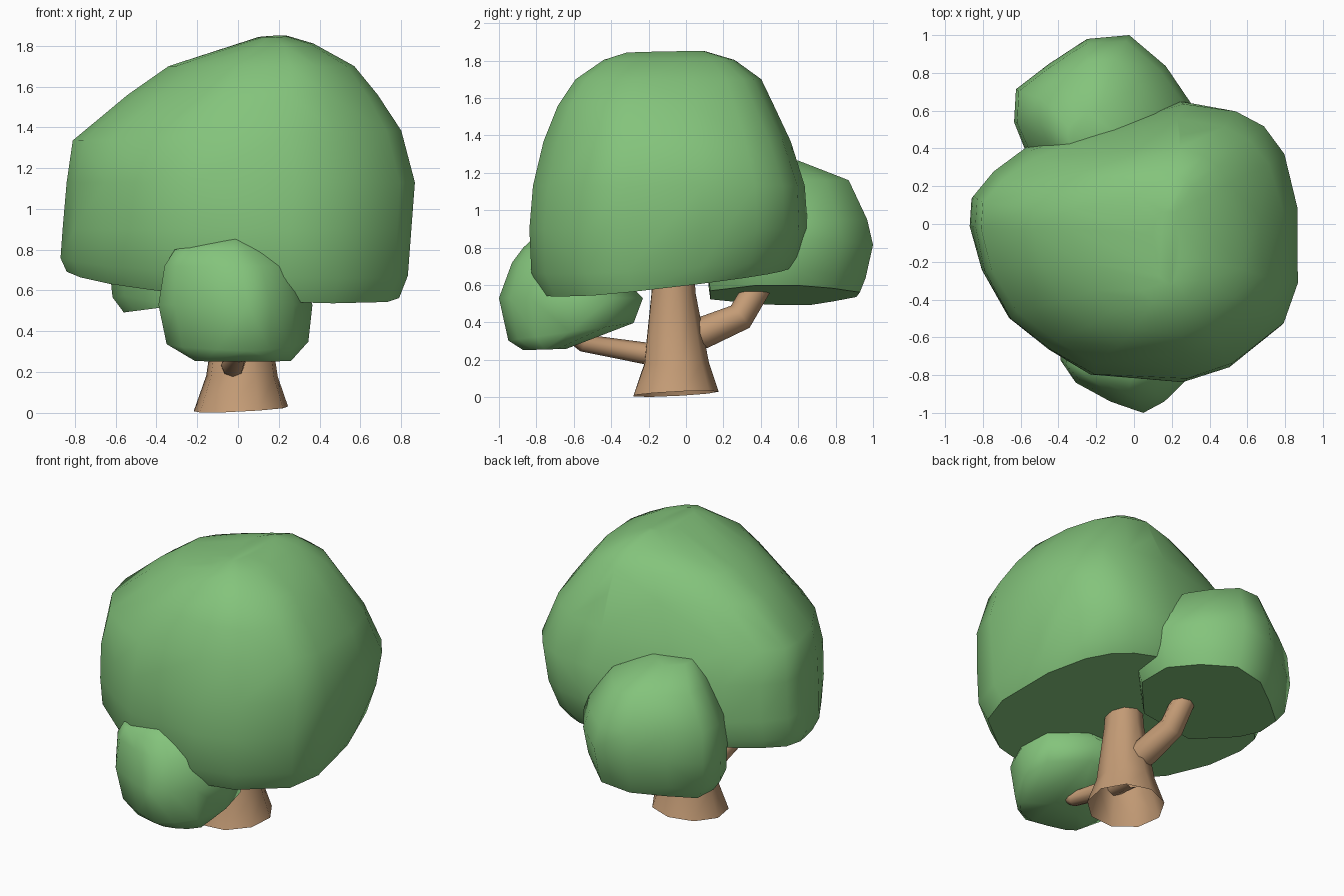
import bpy, bmesh
from math import radians, cos, sin, pi
from mathutils import Vector


def material(name, rgb):
    m = bpy.data.materials.new(name)
    m.diffuse_color = (*rgb, 1)
    return m


GREEN = material("leaves", (0.23, 0.55, 0.20))
BROWN = material("bark", (0.55, 0.33, 0.18))


def finish(bm, name, mat, angle):
    me = bpy.data.meshes.new(name)
    bm.to_mesh(me)
    bm.free()
    ob = bpy.data.objects.new(name, me)
    bpy.context.collection.objects.link(ob)
    me.materials.append(mat)
    bpy.ops.object.select_all(action='DESELECT')
    ob.select_set(True)
    bpy.context.view_layer.objects.active = ob
    bpy.ops.object.shade_smooth_by_angle(angle=radians(angle))
    return ob


def foliage(name, outline, rings, angle):
    """Convex clump: plan outline fitted to rings
    (z, x0, x1, y0, y1, slope_x, slope_y, diagonal_cut, front_right_bulge)."""
    xs, ys = zip(*outline)
    bm = bmesh.new()
    for z, x0, x1, y0, y1, sx, sy, cut, bulge in rings:
        for px, py in outline:
            nx = 2 * (px - min(xs)) / (max(xs) - min(xs)) - 1
            ny = 2 * (py - min(ys)) / (max(ys) - min(ys)) - 1
            s = 1 - cut * max(0, nx * ny)
            if nx > 0 > ny:
                s -= bulge * nx * ny
            dx = nx * s * (x1 - x0) / 2
            dy = ny * s * (y1 - y0) / 2
            bm.verts.new(((x0 + x1) / 2 + dx, (y0 + y1) / 2 + dy, z + sx * dx + sy * dy))
    bmesh.ops.convex_hull(bm, input=bm.verts[:])
    loose = [v for v in bm.verts if not v.link_faces]
    bmesh.ops.delete(bm, geom=loose, context='VERTS')
    bmesh.ops.recalc_face_normals(bm, faces=bm.faces[:])
    return finish(bm, name, GREEN, angle)


def limb(name, path, side, sides=8, base_tilt=False):
    """Open tapered tube along (x, y, z, radius) points."""
    pts = [Vector(p[:3]) for p in path]
    bm = bmesh.new()
    loops = []
    for i, p in enumerate(pts):
        t = (pts[min(i + 1, len(pts) - 1)] - pts[max(i - 1, 0)]).normalized()
        u = (Vector(side) - t * t.dot(Vector(side))).normalized()
        w = t.cross(u)
        loops.append([bm.verts.new(p + path[i][3] * (u * cos(2 * pi * k / sides) + w * sin(2 * pi * k / sides)))
                      for k in range(sides)])
    if base_tilt:
        for v in loops[0]:
            v.co.z = 0.018 + 0.05 * (v.co.x - 0.015) + 0.05 * (v.co.y + 0.06)
    for a, b in zip(loops, loops[1:]):
        for k in range(sides):
            j = (k + 1) % sides
            bm.faces.new((a[k], a[j], b[j], b[k]))
    return finish(bm, name, BROWN, 50)


# Trunk and its two branches
limb("trunk", [(0.015, -0.06, 0.02, 0.235), (0.02, -0.055, 0.18, 0.178),
               (0.02, -0.07, 0.55, 0.122), (0.02, -0.07, 0.69, 0.112)], (1, 0.2, 0), 9, True)
limb("front_branch", [(-0.02, -0.05, 0.22, 0.062), (-0.025, -0.22, 0.235, 0.058),
                      (0.0, -0.55, 0.29, 0.047), (0.05, -0.66, 0.37, 0.042)], (1, 0, 0))
limb("back_branch", [(0.0, -0.02, 0.31, 0.085), (-0.02, 0.09, 0.345, 0.085),
                     (-0.05, 0.29, 0.43, 0.077), (-0.07, 0.39, 0.6, 0.072),
                     (-0.08, 0.42, 0.66, 0.065)], (1, 0, 0))

# Large main clump
foliage("main_canopy",
        [(-0.87, 0), (-0.86, 0.15), (-0.75, 0.28), (-0.57, 0.41), (-0.2, 0.53), (0.25, 0.66),
         (0.53, 0.62), (0.68, 0.54), (0.79, 0.39), (0.86, 0.1), (0.87, -0.31), (0.8, -0.53),
         (0.52, -0.75), (0.27, -0.83), (-0.23, -0.8), (-0.46, -0.67), (-0.68, -0.5), (-0.82, -0.24)],
        [(0.635, -0.84, 0.78, -0.76, 0.60, -0.06, 0.11, 0.14, 0.04),
         (0.72, -0.87, 0.825, -0.82, 0.63, -0.04, 0.06, 0.10, 0.03),
         (0.90, -0.86, 0.845, -0.835, 0.66, 0, 0, 0.04, 0.01),
         (1.13, -0.84, 0.875, -0.825, 0.635, 0, 0, 0, -0.03),
         (1.36, -0.81, 0.81, -0.77, 0.57, 0.03, 0, 0.05, -0.04),
         (1.56, -0.54, 0.69, -0.69, 0.49, 0, 0, 0.12, -0.03),
         (1.70, -0.34, 0.57, -0.59, 0.42, 0, 0, 0.12, 0),
         (1.80, -0.06, 0.37, -0.44, 0.27, 0.05, 0, 0.1, 0),
         (1.845, 0.10, 0.24, -0.32, 0.10, 0.05, 0.02, 0, 0)], 45)

# Low clump at the front
foliage("front_canopy",
        [(0.05, -1), (0.16, -0.94), (0.27, -0.83), (0.36, -0.62), (0.33, -0.4), (0.1, -0.23),
         (-0.2, -0.25), (-0.37, -0.45), (-0.38, -0.72), (-0.3, -0.84), (-0.12, -0.94)],
        [(0.255, -0.21, 0.26, -0.87, -0.64, 0, 0.03, 0, 0),
         (0.35, -0.35, 0.345, -0.95, -0.28, 0, 0.14, 0, 0),
         (0.53, -0.39, 0.365, -1.0, -0.23, 0, 0, 0, 0),
         (0.72, -0.36, 0.29, -0.93, -0.42, 0, 0, 0, 0),
         (0.80, -0.31, 0.18, -0.87, -0.55, 0, 0, 0, 0),
         (0.855, -0.07, 0.03, -0.81, -0.62, 0, 0, 0, 0)], 58)

# Clump at the back left
foliage("back_canopy",
        [(-0.61, 0.72), (-0.44, 0.85), (-0.24, 0.98), (-0.02, 1.0), (0.17, 0.84), (0.3, 0.65), (0.3, 0.4),
         (0.05, 0.14), (-0.35, 0.14), (-0.56, 0.4), (-0.62, 0.55)],
        [(0.545, -0.56, 0.25, 0.13, 0.93, 0.13, 0, 0, 0),
         (0.62, -0.615, 0.28, 0.12, 0.96, 0.12, 0, 0, 0),
         (0.80, -0.635, 0.30, 0.12, 1.0, 0.1, 0, 0, 0),
         (0.95, -0.62, 0.27, 0.14, 0.975, 0, 0, 0.05, 0),
         (1.16, -0.50, 0.12, 0.22, 0.88, 0, 0, 0.1, 0),
         (1.265, -0.35, -0.10, 0.32, 0.60, 0, 0, 0, 0)], 58)
